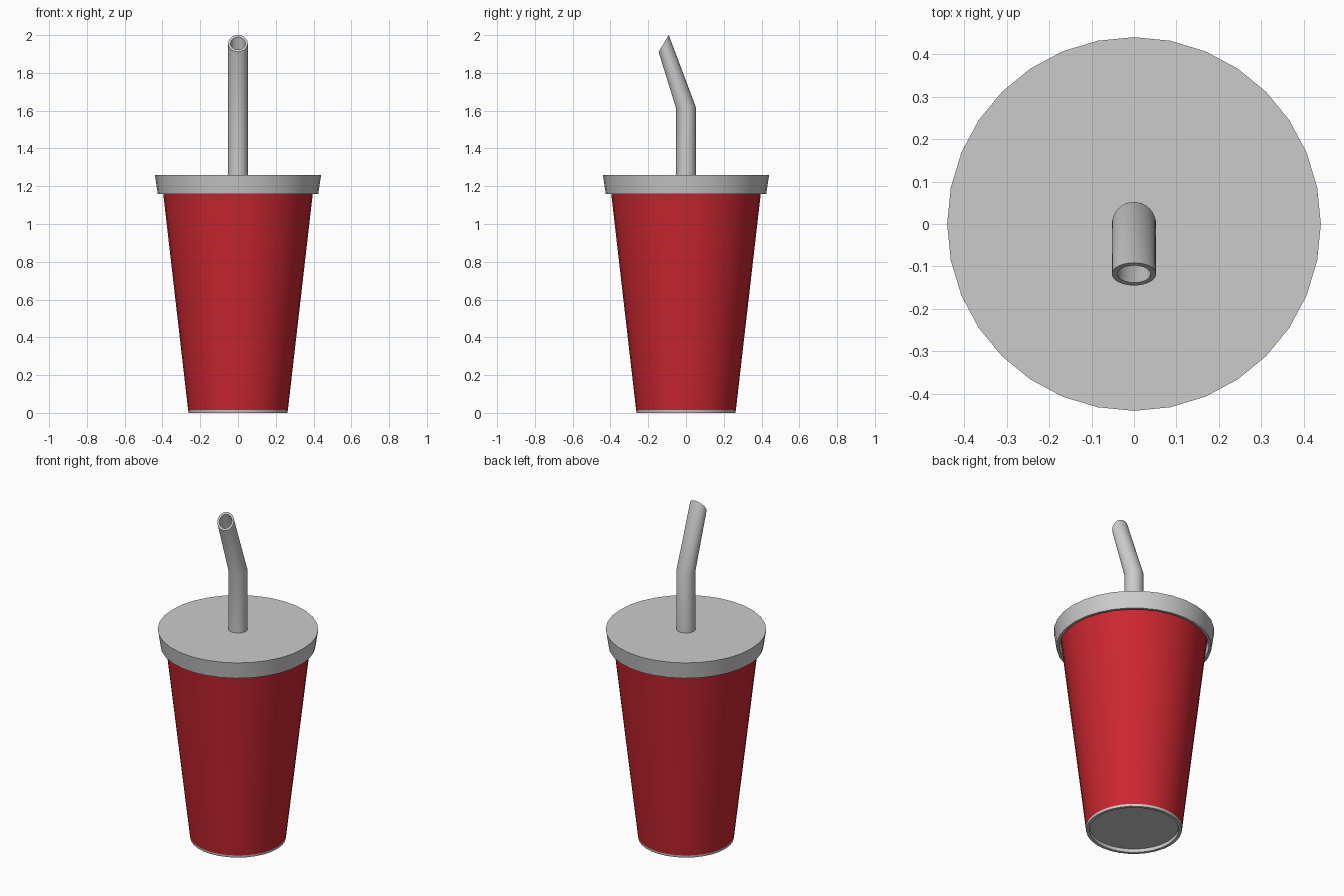
import bpy, bmesh
from math import sin, cos, pi, radians

if "Cube" in bpy.data.objects:
    bpy.data.objects.remove(bpy.data.objects["Cube"])

SEGS = 32


def skin(name, rings, cap_start=False, cap_end=False, colour=None):
    """Bridge a list of rings (each a list of SEGS points) into one object."""
    bm = bmesh.new()
    loops = [[bm.verts.new(p) for p in ring] for ring in rings]
    for a, b in zip(loops, loops[1:]):
        for i in range(SEGS):
            j = (i + 1) % SEGS
            bm.faces.new((a[i], a[j], b[j], b[i]))
    if cap_start:
        bm.faces.new(loops[0][::-1])
    if cap_end:
        bm.faces.new(loops[-1])
    mesh = bpy.data.meshes.new(name)
    bm.to_mesh(mesh)
    bm.free()
    obj = bpy.data.objects.new(name, mesh)
    bpy.context.collection.objects.link(obj)
    if colour:
        mat = bpy.data.materials.new(name + "_colour")
        mat.diffuse_color = colour
        mat.use_nodes = True
        mat.node_tree.nodes["Principled BSDF"].inputs["Base Color"].default_value = mat.diffuse_color
        mesh.materials.append(mat)
    bpy.ops.object.select_all(action='DESELECT')
    obj.select_set(True)
    bpy.context.view_layer.objects.active = obj
    bpy.ops.object.shade_smooth_by_angle(angle=radians(30))
    return obj


def circle(r, z, y=0.0, tilt=0.0):
    """Ring of points; tilt in radians raises its +y side."""
    pts = []
    for i in range(SEGS):
        a = 2 * pi * i / SEGS
        pts.append((r * cos(a), y + r * sin(a) * cos(tilt), z + r * sin(a) * sin(tilt)))
    return pts


def lathe(name, profile, **kw):
    return skin(name, [circle(r, z) for r, z in profile], **kw)


# Red tapered cup wall
lathe("cup_body", [(0.264, 0.014), (0.397, 1.17), (0.406, 1.245)],
      colour=(0.6, 0.02, 0.03, 1))

# Grey foot rim with recessed floor
lathe("cup_base", [(0.243, 0.02), (0.245, 0.0), (0.262, 0.0), (0.264, 0.014)],
      cap_start=True)

# Lid: hollow skirt that flares upward, flat top
lathe("lid", [(0.418, 1.245), (0.41, 1.16), (0.425, 1.16), (0.44, 1.26)],
      cap_start=True, cap_end=True)

# Bent hollow straw: outer wall up, angled mouth, inner wall back down
path = [(0.0, 1.22, 0.0), (0.0, 1.615, radians(6)), (-0.118, 1.956, radians(59))]
outer = [circle(0.052, z, y, t) for y, z, t in path]
inner = [circle(0.039, z, y, t) for y, z, t in reversed(path)]
skin("straw", outer + inner, cap_end=True)
